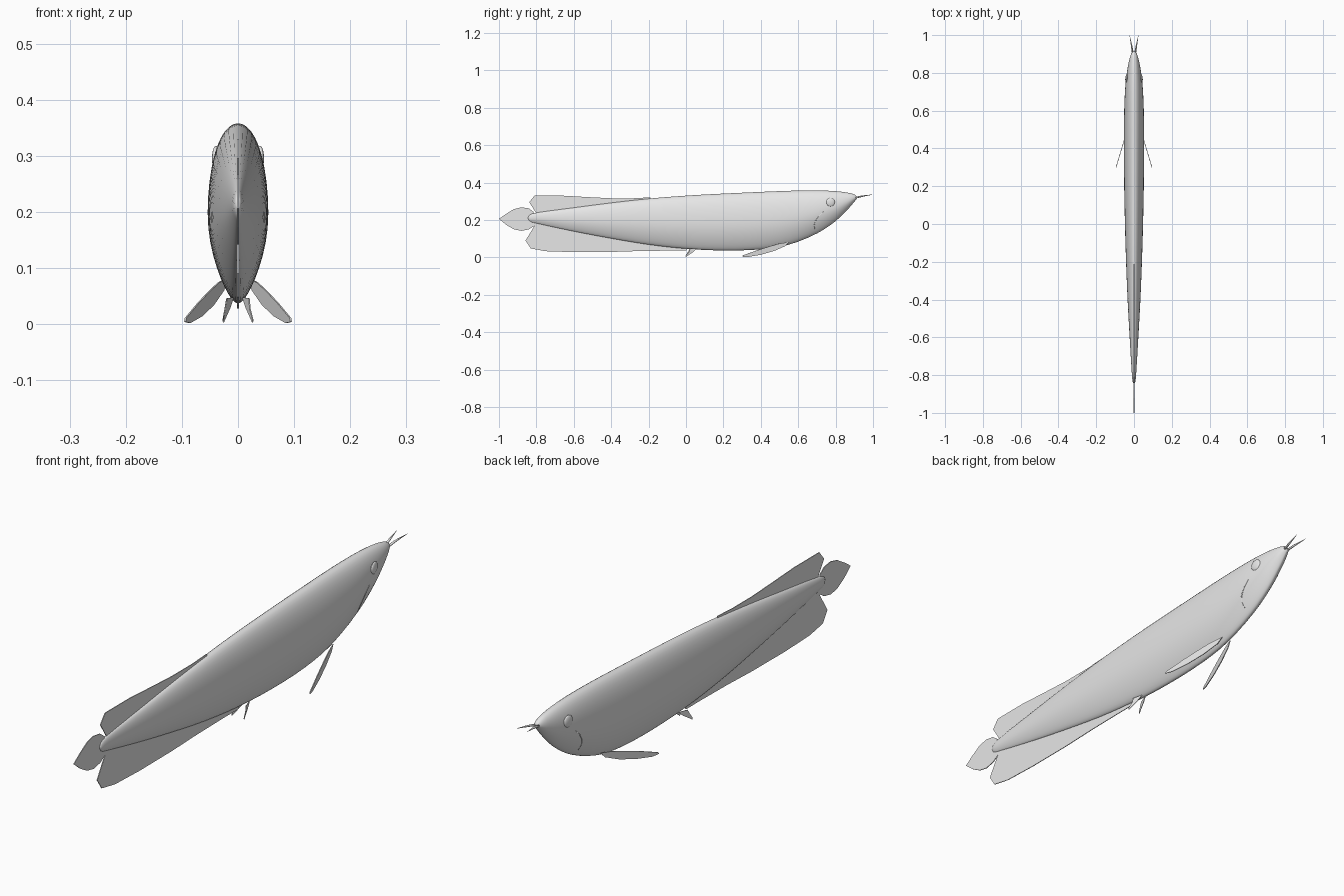
import bpy, bmesh, math
from mathutils import Vector

cube = bpy.data.objects.get("Cube")
if cube:
    bpy.data.objects.remove(cube, do_unlink=True)

grey = bpy.data.materials.new("pale_grey")
grey.use_nodes = True
grey.diffuse_color = (0.8, 0.8, 0.8, 1)
grey.node_tree.nodes["Principled BSDF"].inputs["Base Color"].default_value = (0.8, 0.8, 0.8, 1)

# Body stations: y, top, bottom, half width
STATIONS = [
    (-0.845, 0.214, 0.206, 0.002), (-0.835, 0.228, 0.192, 0.007),
    (-0.80, 0.239, 0.182, 0.011), (-0.60, 0.266, 0.139, 0.023),
    (-0.40, 0.292, 0.101, 0.034), (-0.20, 0.314, 0.068, 0.042),
    (0.0, 0.330, 0.046, 0.048), (0.20, 0.341, 0.037, 0.052),
    (0.40, 0.350, 0.043, 0.054), (0.55, 0.356, 0.068, 0.053),
    (0.70, 0.358, 0.128, 0.048), (0.80, 0.354, 0.194, 0.038),
    (0.87, 0.345, 0.262, 0.025), (0.905, 0.334, 0.303, 0.013),
    (0.916, 0.322, 0.316, 0.003),
]


def station(y):
    """Smoothly interpolated top, bottom and half width at y."""
    i = max(k for k in range(len(STATIONS) - 1) if STATIONS[k][0] <= y or k == 0)
    a, b = STATIONS[i], STATIONS[i + 1]
    p, q = STATIONS[max(i - 1, 0)], STATIONS[min(i + 2, len(STATIONS) - 1)]
    h = b[0] - a[0]
    t = (y - a[0]) / h
    out = []
    for c in (1, 2, 3):
        m, n = h * (b[c] - p[c]) / (b[0] - p[0]), h * (q[c] - a[c]) / (q[0] - a[0])
        d = b[c] - a[c]
        out.append(a[c] + t * (m + t * (3 * d - 2 * m - n + t * (m + n - 2 * d))))
    return out


def section(y, s):
    """Half width and height on the skin, s from -1 at the belly to 1 at the back."""
    top, bottom, w = station(y)
    x = w * math.sqrt(max(0, 1 - s * s))
    if s < 0:
        x *= 1 - 0.35 * s * s
    return x, (top + bottom) / 2 + s * (top - bottom) / 2


def skin(y, z):
    top, bottom, _ = station(y)
    return section(y, (2 * z - top - bottom) / (top - bottom))[0]


def finish(bm, name, smooth=True):
    bmesh.ops.recalc_face_normals(bm, faces=bm.faces[:])
    mesh = bpy.data.meshes.new(name)
    bm.to_mesh(mesh)
    bm.free()
    mesh.materials.append(grey)
    obj = bpy.data.objects.new(name, mesh)
    bpy.context.collection.objects.link(obj)
    for poly in mesh.polygons:
        poly.use_smooth = smooth
    return obj


def tube(name, points, radii, sides=8):
    """Tapered tube through points."""
    bm = bmesh.new()
    rings = []
    for i, p in enumerate(points):
        d = Vector(points[min(i + 1, len(points) - 1)]) - Vector(points[max(i - 1, 0)])
        u = d.orthogonal().normalized() if i == 0 else (u - u.project(d)).normalized()
        v = d.normalized().cross(u)
        angles = [2 * math.pi * k / sides for k in range(sides)]
        rings.append([bm.verts.new(Vector(p) + radii[i] * (u * math.cos(a) + v * math.sin(a)))
                      for a in angles])
    for r, t in zip(rings, rings[1:]):
        for k in range(sides):
            bm.faces.new((r[k], r[(k + 1) % sides], t[(k + 1) % sides], t[k]))
    bm.faces.new(rings[0])
    bm.faces.new(rings[-1])
    return finish(bm, name)


def fin(name, outline, thickness, x_of=lambda y: 0):
    """Thin flat fin from a (y, z) outline."""
    bm = bmesh.new()
    face = bm.faces.new([bm.verts.new((x_of(y), y, z)) for y, z in outline])
    bmesh.ops.triangulate(bm, faces=[face])
    obj = finish(bm, name, False)
    mod = obj.modifiers.new("thickness", "SOLIDIFY")
    mod.thickness = thickness
    mod.offset = 0
    return obj


# Body lofted through the stations
SIDES = 40
bm = bmesh.new()
rings = []
for a, b in zip(STATIONS, STATIONS[1:]):
    for f in (0, 1 / 3, 2 / 3):
        y = a[0] + f * (b[0] - a[0])
        ring = []
        for k in range(SIDES):
            ang = 2 * math.pi * k / SIDES
            x, z = section(y, math.sin(ang))
            ring.append(bm.verts.new((math.copysign(x, math.cos(ang)), y, z)))
        rings.append(ring)
for r, t in zip(rings, rings[1:]):
    for k in range(SIDES):
        bm.faces.new((r[k], r[(k + 1) % SIDES], t[(k + 1) % SIDES], t[k]))
bm.faces.new(rings[0])
bm.faces.new(rings[-1])
finish(bm, "body")

# Fins along the middle
fin("dorsal_fin", [(-0.19, 0.30), (-0.19, 0.321), (-0.28, 0.316), (-0.40, 0.316),
                   (-0.52, 0.322), (-0.66, 0.330), (-0.81, 0.330), (-0.838, 0.295),
                   (-0.80, 0.235), (-0.60, 0.255), (-0.40, 0.28)], 0.003)
fin("anal_fin", [(0.02, 0.06), (0.0, 0.036), (-0.10, 0.036), (-0.25, 0.034), (-0.40, 0.029),
                 (-0.60, 0.028), (-0.75, 0.033), (-0.83, 0.048), (-0.858, 0.09),
                 (-0.80, 0.185), (-0.60, 0.15), (-0.40, 0.11), (-0.20, 0.08)], 0.003)
fin("tail_fin", [(-0.82, 0.225), (-0.815, 0.243), (-0.84, 0.262), (-0.88, 0.268),
                 (-0.92, 0.258), (-0.96, 0.234), (-1.0, 0.206), (-0.96, 0.173),
                 (-0.92, 0.150), (-0.88, 0.142), (-0.84, 0.150), (-0.80, 0.175),
                 (-0.82, 0.195)], 0.003)

# Paired parts
for side, sx in (("left", 1), ("right", -1)):
    fin(side + "_pectoral_fin",
        [(0.55, 0.082), (0.50, 0.074), (0.45, 0.060), (0.38, 0.038), (0.305, 0.011),
         (0.30, 0.004), (0.33, 0.002), (0.40, 0.014), (0.47, 0.034), (0.53, 0.060)],
        0.003, lambda y: sx * (0.095 - 0.30 * (y - 0.30)))
    fin(side + "_pelvic_fin",
        [(0.06, 0.048), (0.04, 0.030), (0.0, 0.003), (-0.002, 0.008), (0.015, 0.028), (0.02, 0.046)],
        0.002, lambda y: sx * (0.026 - 0.3 * y))
    tube(side + "_barbel",
         [(sx * 0.006, 0.90, 0.318), (sx * 0.012, 0.94, 0.327), (sx * 0.023, 0.998, 0.336)],
         [0.005, 0.004, 0.0005])

    # Eye seated on the skin
    bm = bmesh.new()
    bmesh.ops.create_uvsphere(bm, u_segments=20, v_segments=12, radius=0.023)
    for v in bm.verts:
        v.co.x *= 0.3
    eye = finish(bm, side + "_eye")
    eye.location = (sx * skin(0.773, 0.295), 0.773, 0.295)
    eye.rotation_euler.z = sx * 0.12

    # Gill edge following the skin
    arc = [(0.735, 0.245), (0.71, 0.220), (0.692, 0.195), (0.685, 0.170), (0.69, 0.148)]
    tube(side + "_gill_edge", [(sx * skin(y, z), y, z) for y, z in arc],
         [0.0006, 0.0015, 0.002, 0.0015, 0.0006], 6)
